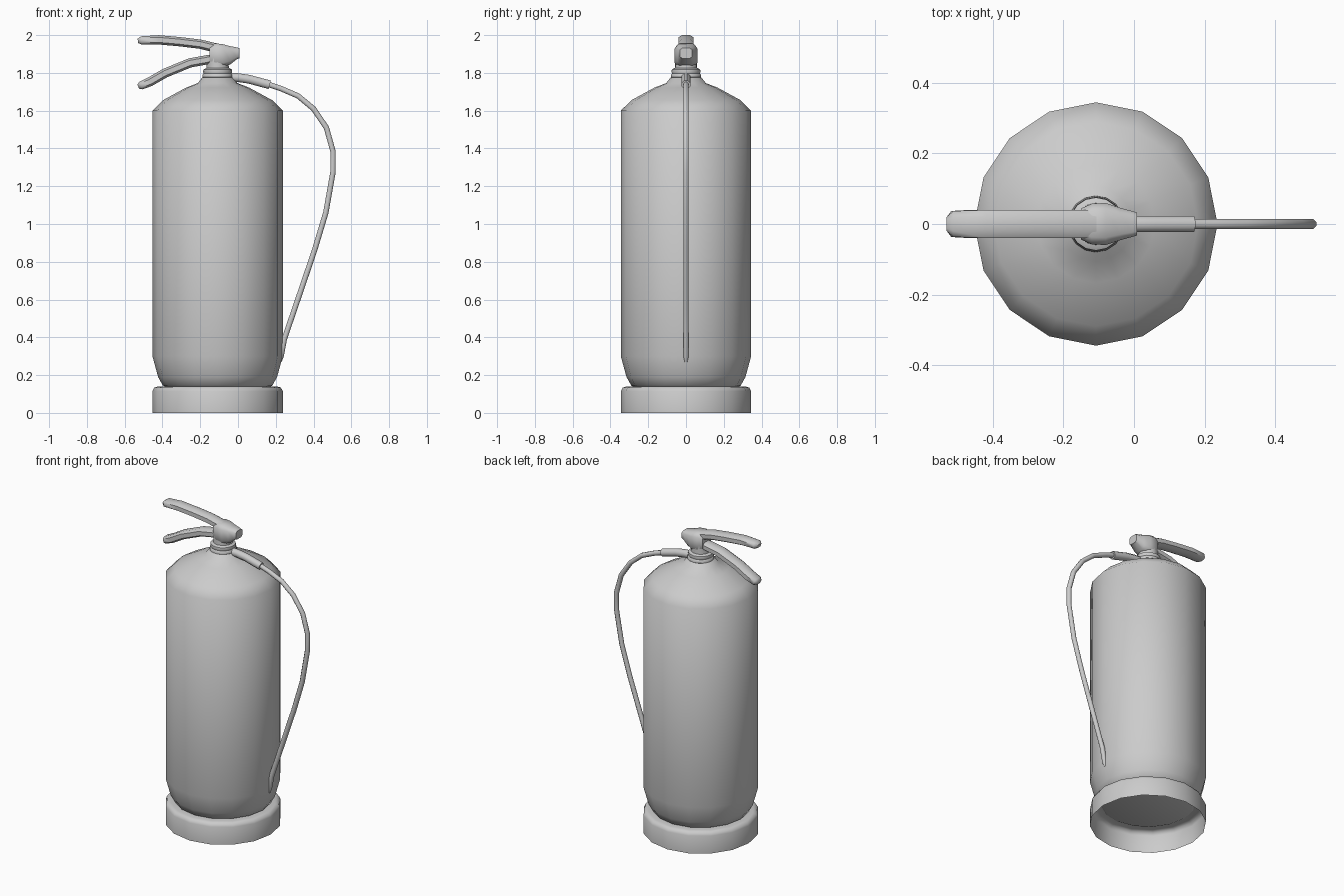
import bpy, bmesh
from math import sin, cos, pi, radians, copysign
from mathutils import Vector

if "Cube" in bpy.data.objects:
    bpy.data.objects.remove(bpy.data.objects["Cube"], do_unlink=True)

AXIS_X = -0.108  # the tank stands left of centre to leave room for the hose

grey = bpy.data.materials.new("plain grey")
grey.use_nodes = True
grey.diffuse_color = (0.6, 0.6, 0.6, 1)
grey.node_tree.nodes["Principled BSDF"].inputs["Base Color"].default_value = (0.6, 0.6, 0.6, 1)


def finish(name, bm, angle=50):
    bmesh.ops.recalc_face_normals(bm, faces=bm.faces)
    mesh = bpy.data.meshes.new(name)
    bm.to_mesh(mesh)
    bm.free()
    mesh.materials.append(grey)
    obj = bpy.data.objects.new(name, mesh)
    bpy.context.collection.objects.link(obj)
    bpy.ops.object.select_all(action='DESELECT')
    obj.select_set(True)
    bpy.context.view_layer.objects.active = obj
    bpy.ops.object.shade_smooth_by_angle(angle=radians(angle))
    return obj


def skin(bm, rings, caps=True):
    """Join successive closed rings of vertices with quads."""
    n = len(rings[0])
    for a, b in zip(rings, rings[1:]):
        for i in range(n):
            j = (i + 1) % n
            bm.faces.new((a[i], a[j], b[j], b[i]))
    if caps:
        bm.faces.new(rings[0])
        bm.faces.new(rings[-1])


def lathe(name, profile, sides=16, caps=True):
    """Turn (radius, z) points about the tank axis."""
    bm = bmesh.new()
    rings = [[bm.verts.new((AXIS_X + r * cos(2 * pi * i / sides),
                            r * sin(2 * pi * i / sides), z))
              for i in range(sides)] for r, z in profile]
    skin(bm, rings, caps)
    return finish(name, bm)


def sweep(name, path, sides=8, power=1.0, upright=False):
    """Sweep an oval along (x, z, half width, half thickness) stations."""
    bm = bmesh.new()
    rings = []
    for k, (x, z, w, t) in enumerate(path):
        a, b = path[max(k - 1, 0)], path[min(k + 1, len(path) - 1)]
        d = Vector((1, 0, 0)) if upright else Vector((b[0] - a[0], 0, b[1] - a[1])).normalized()
        up = Vector((-d.z, 0, d.x))
        ring = []
        for i in range(sides):
            u = 2 * pi * (i + 0.5) / sides
            c, s = (copysign(abs(f) ** power, f) for f in (cos(u), sin(u)))
            ring.append(bm.verts.new(Vector((x, 0, z)) + Vector((0, w * c, 0)) + up * (t * s)))
        rings.append(ring)
    skin(bm, rings)
    return finish(name, bm)


# Pressure tank with domed shoulder
lathe("tank", [(0.27, 0.135), (0.29, 0.145), (0.315, 0.19), (0.345, 0.30),
               (0.345, 1.60), (0.29, 1.655), (0.167, 1.722), (0.105, 1.746),
               (0.082, 1.775), (0.06, 1.78)])

# Hollow foot ring, open underneath
lathe("foot_ring", [(0.345, 0), (0.345, 0.115), (0.335, 0.134), (0.315, 0.14), (0.27, 0.14)],
      caps=False)

# Neck collar and valve stem
lathe("neck_collar", [(0.07, 1.77), (0.08, 1.777), (0.08, 1.79), (0.074, 1.797),
                      (0.077, 1.805), (0.075, 1.818), (0.06, 1.826)])
lathe("valve_stem", [(0.06, 1.80), (0.058, 1.875)])

# Valve head, widest over the stem and narrowing towards the hose
sweep("valve_head", [(-0.15, 1.895, 0.046, 0.05), (-0.12, 1.895, 0.06, 0.064),
                     (-0.08, 1.892, 0.062, 0.062), (-0.04, 1.893, 0.048, 0.05),
                     (-0.005, 1.904, 0.038, 0.032), (0.008, 1.904, 0.034, 0.028)],
      power=0.5, upright=True)

# Squeeze lever and carrying handle
W, T = 0.042, 0.026
sweep("squeeze_lever", [(-0.53, 1.969, 0.022, 0.012), (-0.512, 1.972, 0.039, 0.023),
                        (-0.42, 1.975, W, T), (-0.307, 1.965, W, T),
                        (-0.2, 1.952, W, T), (-0.1, 1.928, W, T), (-0.03, 1.913, 0.037, 0.024)],
      power=0.7)
sweep("carry_handle", [(-0.528, 1.727, 0.022, 0.012), (-0.514, 1.733, 0.039, 0.023),
                       (-0.466, 1.753, W, T), (-0.386, 1.799, W, T),
                       (-0.254, 1.853, W, T), (-0.16, 1.87, W, T), (-0.1, 1.872, W, T)],
      power=0.7)

# Hose sleeve and hose
R = 0.025
sweep("hose_sleeve", [(-0.06, 1.777, R, R), (0.0, 1.775, R, R), (0.06, 1.766, R, R),
                      (0.168, 1.737, R, R)])
hose = [(0.14, 1.746), (0.225, 1.718), (0.318, 1.678), (0.40, 1.61), (0.468, 1.51),
        (0.503, 1.385), (0.503, 1.275), (0.465, 1.06), (0.405, 0.86), (0.32, 0.61),
        (0.245, 0.39), (0.228, 0.30)]
sweep("hose", [(x, z, 0.0155, 0.0155) for x, z in hose] + [(0.222, 0.27, 0.009, 0.009)])
